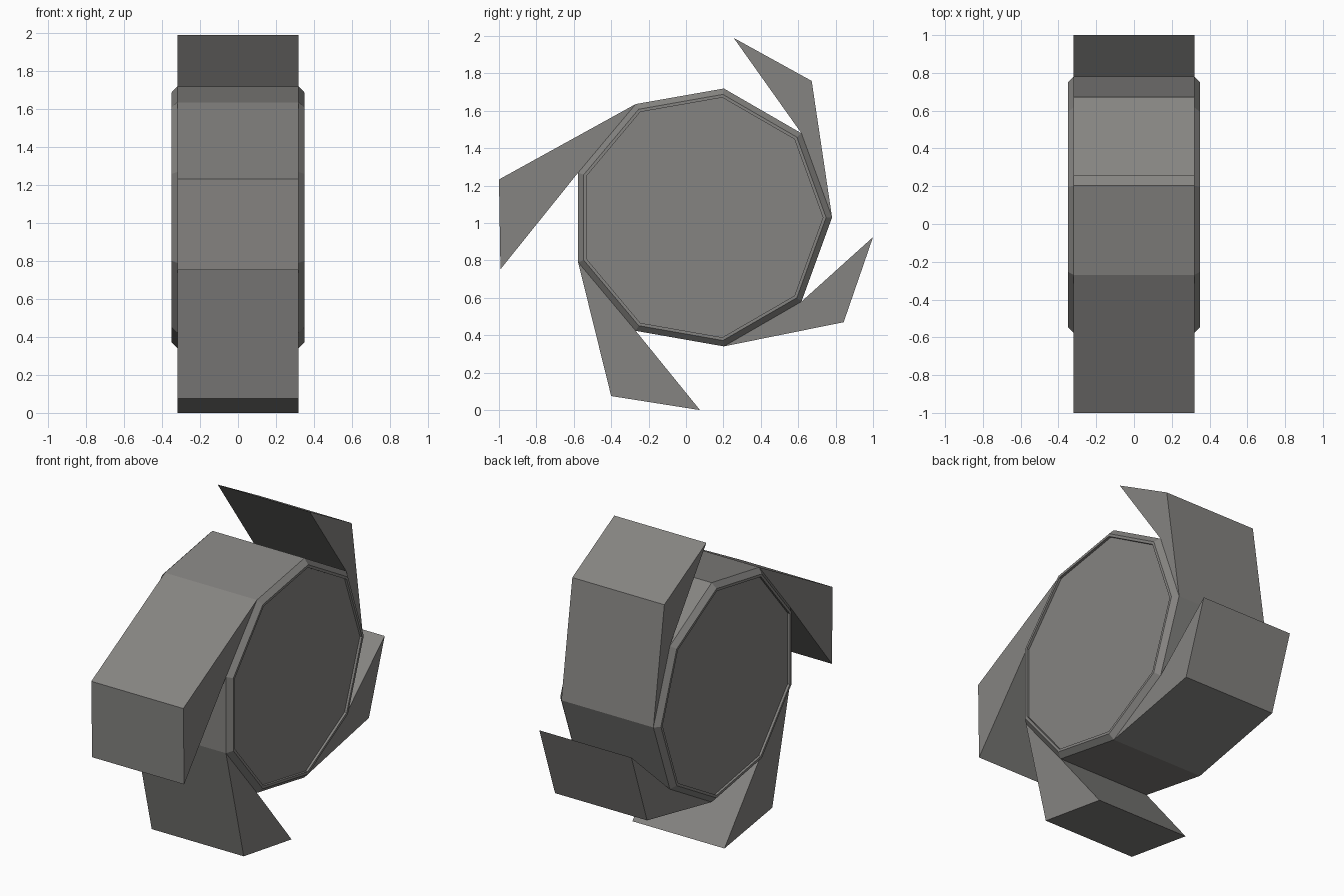
import bpy, bmesh, math

if "Cube" in bpy.data.objects:
    bpy.data.objects.remove(bpy.data.objects["Cube"])

CY, CZ, N = 0.081, 1.03, 9
HALF = 0.32

# Dark warm grey
dark = bpy.data.materials.new("dark_grey")
dark.diffuse_color = (0.235, 0.23, 0.22, 1)
dark.use_nodes = True
dark.node_tree.nodes["Principled BSDF"].inputs["Base Color"].default_value = dark.diffuse_color


def ring(r):
    return [(CY + r * math.cos(2 * math.pi * i / N),
             CZ + r * math.sin(2 * math.pi * i / N)) for i in range(N)]


def finish(name, bm):
    bmesh.ops.recalc_face_normals(bm, faces=bm.faces)
    me = bpy.data.meshes.new(name)
    bm.to_mesh(me)
    bm.free()
    me.materials.append(dark)
    bpy.context.collection.objects.link(bpy.data.objects.new(name, me))


# Nine-sided drum: recessed end, flat rim, chamfer, side wall, mirrored
# The four faces that carry blades stay open, as the blades grow out of them
side_blades = {
    0: [(0.672, 1.76), (0.255, 1.99)],
    3: [(-1.0, 1.233), (-0.992, 0.753)],
    5: [(-0.40, 0.075), (0.075, 0.0)],
    7: [(0.843, 0.47), (1.0, 0.925)],
}
half_section = [(0.335, 0.651), (0.35, 0.651), (0.35, 0.668), (HALF, 0.70)]
section = [(-x, r) for x, r in half_section] + half_section[::-1]
bm = bmesh.new()
rings = [[bm.verts.new((x, y, z)) for y, z in ring(r)] for x, r in section]
bm.faces.new(rings[0])
bm.faces.new(rings[-1])
for k in range(len(rings) - 1):
    a, b = rings[k], rings[k + 1]
    for i in range(N):
        j = (i + 1) % N
        if k == 3 and i in side_blades:
            # Swept blade: side face extruded out to its tip edge
            lo, hi = [[bm.verts.new((x, y, z)) for y, z in side_blades[i]]
                      for x in (-HALF, HALF)]
            left = [a[i], lo[0], lo[1], a[j]]
            right = [b[i], hi[0], hi[1], b[j]]
            bm.faces.new(left)
            bm.faces.new(right)
            for m in range(3):
                bm.faces.new((left[m], left[m + 1], right[m + 1], right[m]))
        else:
            bm.faces.new((a[i], a[j], b[j], b[i]))
finish("bladed_drum", bm)
